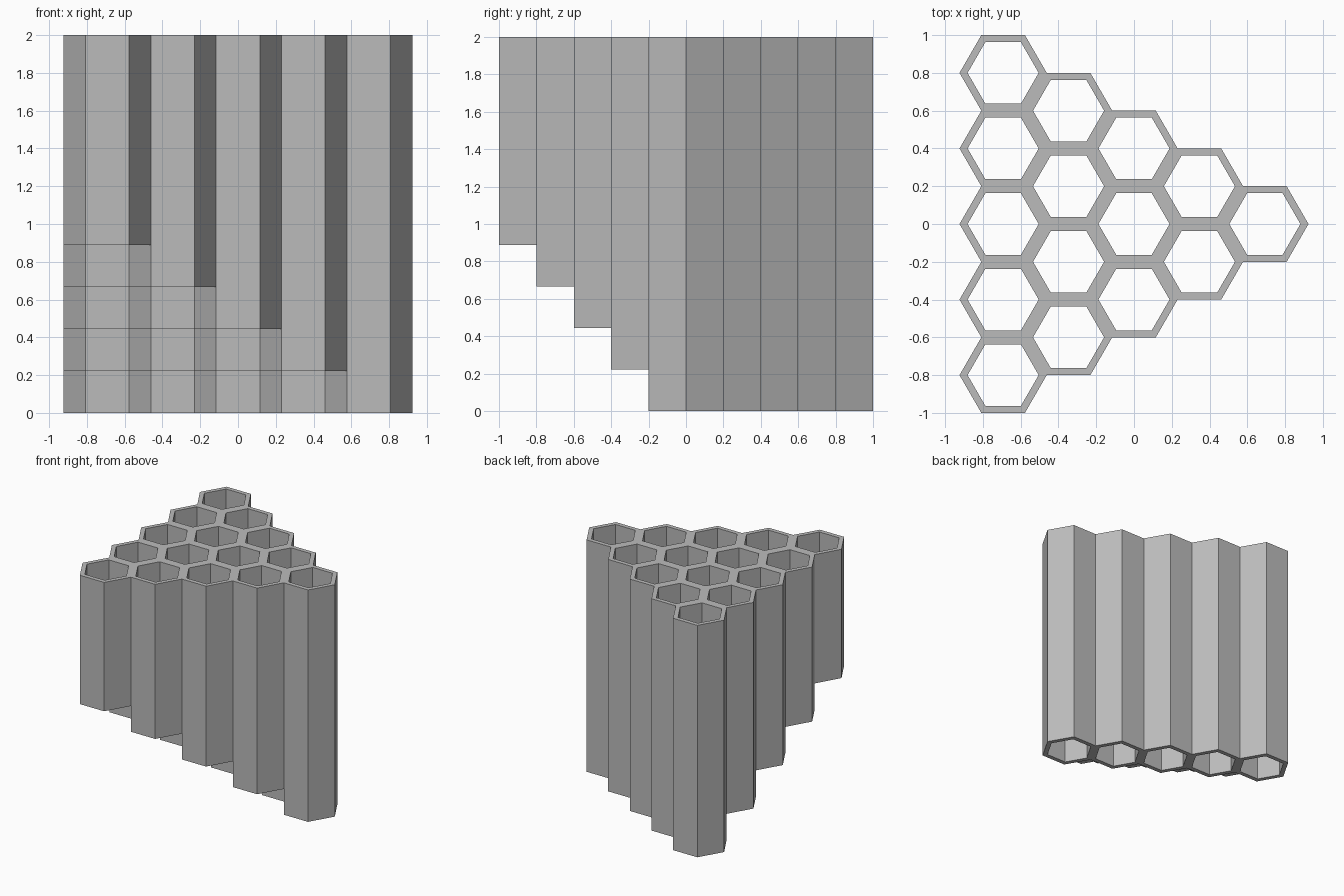
import bpy, bmesh
from math import sin, cos, pi, sqrt

cube = bpy.data.objects.get("Cube")
if cube:
    bpy.data.objects.remove(cube, do_unlink=True)

ROWS = 5
APOTHEM = 0.2            # half the distance between parallel outer sides
INNER = 0.163            # same for the hole
TOP = 2.0
STEP = TOP / 9           # length change between diagonal rows
DX = APOTHEM * sqrt(3)

grey = bpy.data.materials.new("plain grey")
grey.use_nodes = True
colour = (0.5, 0.5, 0.5, 1)
grey.diffuse_color = colour
grey.node_tree.nodes["Principled BSDF"].inputs["Base Color"].default_value = colour

# Cells by (column, diagonal row); row 0 is the long back diagonal
cells = {(c, r): r * STEP for r in range(ROWS) for c in range(ROWS - r)}
# Neighbour across each side, counter-clockwise from the +x+y side
NEIGHBOURS = [(1, 0), (0, -1), (-1, 0), (-1, 1), (0, 1), (1, -1)]


def centre(c, r):
    x = (c - (ROWS - 1) / 2) * DX
    y = (ROWS - 1) * APOTHEM - c * APOTHEM - r * 2 * APOTHEM
    return x, y


def neighbour(c, r, side):
    """Find the cell that shares the given side by its direction."""
    x, y = centre(c, r)
    a = (side + 0.5) * pi / 3
    tx, ty = x + 2 * APOTHEM * cos(a), y + 2 * APOTHEM * sin(a)
    for key in cells:
        kx, ky = centre(*key)
        if abs(kx - tx) + abs(ky - ty) < 0.01:
            return key
    return None


def corner(c, r, i, apothem):
    x, y = centre(c, r)
    rad = apothem * 2 / sqrt(3)
    return x + rad * cos(i * pi / 3), y + rad * sin(i * pi / 3)


bm = bmesh.new()


def quad(*points):
    bm.faces.new([bm.verts.new(p) for p in points])


for (c, r), low in cells.items():
    for i in range(6):
        o1, o2 = corner(c, r, i, APOTHEM), corner(c, r, i + 1, APOTHEM)
        n1, n2 = corner(c, r, i, INNER), corner(c, r, i + 1, INNER)
        # rims and hole wall
        quad((*o1, TOP), (*o2, TOP), (*n2, TOP), (*n1, TOP))
        quad((*o2, low), (*o1, low), (*n1, low), (*n2, low))
        quad((*n2, low), (*n1, low), (*n1, TOP), (*n2, TOP))
        # outer wall, only where no neighbour covers it
        other = neighbour(c, r, i)
        high = TOP if other is None else cells[other]
        if high > low + 0.001:
            quad((*o1, low), (*o2, low), (*o2, high), (*o1, high))

bmesh.ops.remove_doubles(bm, verts=bm.verts, dist=0.0005)
mesh = bpy.data.meshes.new("honeycomb_tubes")
bm.to_mesh(mesh)
bm.free()
mesh.materials.append(grey)
obj = bpy.data.objects.new("honeycomb_tubes", mesh)
bpy.context.collection.objects.link(obj)
